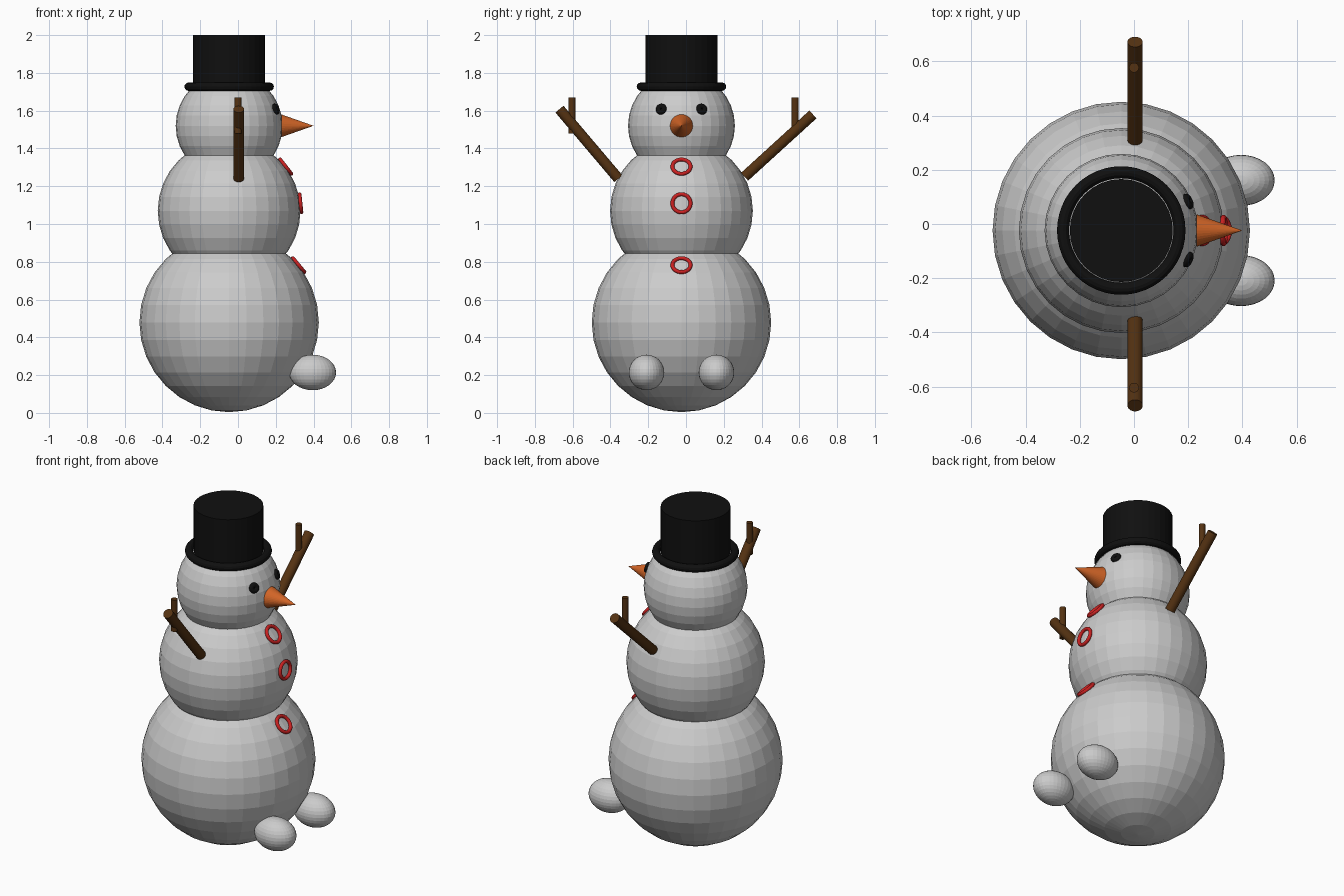
import bpy
from math import radians, sin, cos
from mathutils import Vector

cube = bpy.data.objects.get("Cube")
if cube:
    bpy.data.objects.remove(cube, do_unlink=True)


def material(name, rgb):
    m = bpy.data.materials.new(name)
    m.use_nodes = True
    m.diffuse_color = (*rgb, 1)
    bsdf = next(n for n in m.node_tree.nodes if n.type == 'BSDF_PRINCIPLED')
    bsdf.inputs["Base Color"].default_value = (*rgb, 1)
    return m


SNOW = material("snow_white", (0.6, 0.6, 0.6))
BLACK = material("hat_black", (0.005, 0.005, 0.005))
BROWN = material("wood_brown", (0.09, 0.032, 0.006))
ORANGE = material("carrot_orange", (0.65, 0.13, 0.02))
RED = material("button_red", (0.6, 0.015, 0.015))

CX, CY = -0.047, -0.024   # shared axis of the snowballs


def finish(name, mat):
    ob = bpy.context.object
    ob.name = ob.data.name = name
    ob.data.materials.append(mat)
    return ob


def ball(name, loc, radius, mat, stretch=1):
    bpy.ops.mesh.primitive_uv_sphere_add(segments=32, ring_count=16, radius=radius, location=loc)
    ob = finish(name, mat)
    ob.scale.x = stretch
    return ob


def rod(name, start, end, r1, mat, r2=None):
    a, b = Vector(start), Vector(end)
    d = b - a
    bpy.ops.mesh.primitive_cone_add(vertices=32, radius1=r1, radius2=r1 if r2 is None else r2,
                                    depth=d.length, location=(a + b) / 2,
                                    rotation=d.to_track_quat('Z', 'Y').to_euler())
    return finish(name, mat)


def ring(name, loc, normal, major, minor, mat):
    bpy.ops.mesh.primitive_torus_add(major_radius=major, minor_radius=minor, location=loc,
                                     major_segments=48, minor_segments=12,
                                     rotation=Vector(normal).to_track_quat('Z', 'Y').to_euler())
    return finish(name, mat)


# Stacked snowballs
ball("lower_body", (CX, CY, 0.479), 0.475, SNOW)
ball("middle_body", (CX, CY, 1.07), 0.378, SNOW)
ball("head", (CX, CY, 1.52), 0.283, SNOW)

# Hat
rod("hat_crown", (CX, CY, 1.70), (CX, CY, 2.0), 0.19, BLACK)
ring("hat_brim", (CX, CY, 1.727), (0, 0, 1), 0.215, 0.022, BLACK)

# Carrot nose, pointing along the facing direction
rod("nose", (0.23, CY, 1.52), (0.4, CY, 1.52), 0.06, ORANGE, 0)

# Paired parts
for side, s in (("left", 1), ("right", -1)):
    ball(side + "_foot", (0.395, CY + s * 0.185, 0.214), 0.094, SNOW, 1.32)
    eye = Vector((0.198, CY + s * 0.107, 1.608))
    ring(side + "_eye", eye, eye - Vector((CX, CY, 1.52)), 0.016, 0.014, BLACK)

# Buttons lie flat on the snowballs, tilted with the surface
for name, height, radius, tilt in (("top_button", 1.07, 0.378, 38),
                                   ("middle_button", 1.07, 0.378, 6),
                                   ("bottom_button", 0.479, 0.475, 39.5)):
    n = Vector((cos(radians(tilt)), 0, sin(radians(tilt))))
    ring(name, Vector((CX, CY, height)) + n * (radius + 0.002), n, 0.048, 0.01, RED)

# Stick arms, each with an upright twig
rod("left_arm", (0.004, 0.31, 1.25), (0.004, 0.672, 1.58), 0.028, BROWN)
rod("right_arm", (0.004, -0.358, 1.24), (0.004, -0.67, 1.608), 0.028, BROWN)
rod("left_twig", (0, 0.577, 1.48), (0, 0.577, 1.67), 0.018, BROWN)
rod("right_twig", (0, -0.604, 1.48), (0, -0.604, 1.67), 0.018, BROWN)
